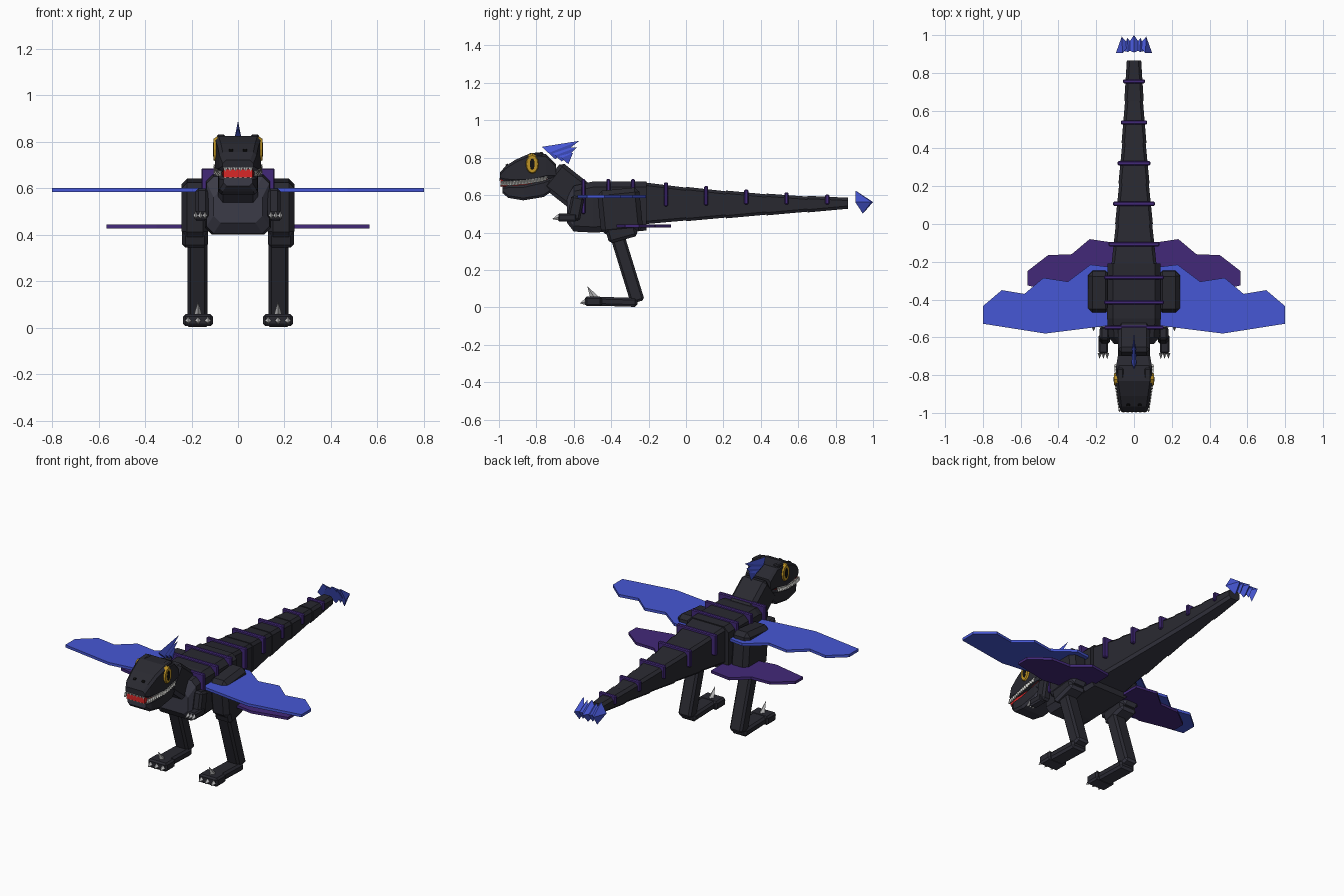
import bpy
import bmesh
import math
from mathutils import Matrix, Vector

if "Cube" in bpy.data.objects:
    bpy.data.objects.remove(bpy.data.objects["Cube"])


def material(name, rgb):
    m = bpy.data.materials.new(name)
    m.use_nodes = True
    m.diffuse_color = (*rgb, 1)
    m.node_tree.nodes["Principled BSDF"].inputs["Base Color"].default_value = (*rgb, 1)
    return m


HIDE = material("charcoal hide", (.022, .022, .030))
BELLY = material("slate belly", (.044, .044, .064))
BLUE = material("bright blue", (.062, .095, .66))
PURPLE = material("deep purple", (.055, .022, .19))
GOLD = material("gold", (.53, .30, .018))
RED = material("mouth red", (.7, .02, .02))
IVORY = material("tooth ivory", (.65, .65, .62))
CLAW = material("claw grey", (.55, .55, .56))
BLACK = material("pupil black", (.006, .006, .006))


def finish(name, bm, mat, bevel=0, pale_front=False):
    bmesh.ops.recalc_face_normals(bm, faces=bm.faces)
    bm.normal_update()
    mesh = bpy.data.meshes.new(name)
    mesh.materials.append(mat)
    # Hide turns paler on its underside, and on the chest and chin
    if mat == HIDE:
        mesh.materials.append(BELLY)
        for f in bm.faces:
            if f.normal.z < -.4 or (pale_front and f.normal.y < -.5):
                f.material_index = 1
    bm.to_mesh(mesh)
    bm.free()
    ob = bpy.data.objects.new(name, mesh)
    bpy.context.collection.objects.link(ob)
    if bevel:
        mod = ob.modifiers.new("bevel", "BEVEL")
        mod.width = bevel
        mod.segments = 1
    return ob


def box(name, center, size, mat=HIDE, tilt=0, bevel=.012):
    bm = bmesh.new()
    bmesh.ops.create_cube(bm, size=1)
    bmesh.ops.scale(bm, vec=size, verts=bm.verts)
    bmesh.ops.transform(bm, matrix=Matrix.Rotation(tilt, 4, "X"), verts=bm.verts)
    ob = finish(name, bm, mat, bevel)
    ob.location = center
    return ob


def loft(name, sections, mat=HIDE, cut=.02, pale_front=False):
    """Chamfered rectangles (y, half width, bottom, top) skinned along y."""
    bm = bmesh.new()
    rings = []
    for y, w, b, t in sections:
        c = min(cut, w * .45, (t - b) * .45)
        pts = [(w - c, b), (w, b + c), (w, t - c), (w - c, t),
               (c - w, t), (-w, t - c), (-w, b + c), (c - w, b)]
        rings.append([bm.verts.new((x, y, z)) for x, z in pts])
    for a, b in zip(rings, rings[1:]):
        for i in range(8):
            j = (i + 1) % 8
            bm.faces.new((a[i], a[j], b[j], b[i]))
    bm.faces.new(rings[0])
    bm.faces.new(rings[-1])
    return finish(name, bm, mat, pale_front=pale_front)


def spikes(name, items, mat):
    """Four-sided spikes: base centre, tip, and the two half axes of the base."""
    bm = bmesh.new()
    for item in items:
        base, tip, u, v = map(Vector, item)
        ring = [bm.verts.new(base + d) for d in (u, v, -u, -v)]
        top = bm.verts.new(tip)
        bm.faces.new(ring)
        for i in range(4):
            bm.faces.new((ring[i], ring[(i + 1) % 4], top))
    return finish(name, bm, mat)


def plate(name, outline, side, z, mat, thick=.016):
    bm = bmesh.new()
    face = bm.faces.new([bm.verts.new((side * x, y, z - thick / 2)) for x, y in outline])
    new = bmesh.ops.extrude_face_region(bm, geom=[face])["geom"]
    bmesh.ops.translate(bm, vec=(0, 0, thick),
                        verts=[g for g in new if isinstance(g, bmesh.types.BMVert)])
    return finish(name, bm, mat)


def eye_disc(name, side, x, ry, rz, mat):
    bm = bmesh.new()
    bmesh.ops.create_cone(bm, cap_ends=True, segments=12, radius1=1, radius2=.8, depth=1)
    bmesh.ops.scale(bm, vec=(rz, ry, .018), verts=bm.verts)
    ob = finish(name, bm, mat)
    ob.location = (side * x, -.822, .766)
    ob.rotation_euler.y = side * math.pi / 2


# Torso and neck
loft("torso", [(-.635, .105, .45, .59), (-.6, .135, .405, .65),
               (-.5, .142, .40, .672), (-.21, .14, .41, .672)], cut=.03, pale_front=True)
box("neck", (0, -.64, .65), (.17, .2, .17), tilt=-.67, bevel=.02)


# Tail in stepped tapering segments
def tail_section(y, grow):
    t = (y + .24) / 1.106
    return (y, .04 + .08 * (1 - t) ** 1.3 + grow, .445 + .08 * t - grow,
            .588 + .08 * (1 - t) ** 1.6 + grow)


ends = [-.24, 0, .215, .43, .65, .866]
for i, (a, b) in enumerate(zip(ends, ends[1:])):
    loft(f"tail_segment_{i + 1}", [tail_section(a, .002), tail_section(b, -.002)], cut=.015)

# Raised bands over the back and tail
bands = [(-.548, .158, .50, .685), (-.415, .158, .52, .685), (-.283, .158, .52, .685),
         (-.107, .134, .54, .668), (.107, .11, .545, .648), (.322, .087, .55, .63),
         (.538, .07, .55, .614), (.755, .057, .55, .602)]
for i, (y, w, low, high) in enumerate(bands):
    box(f"back_band_{i + 1}", (0, y, (low + high) / 2), (2 * w, .022, high - low),
        PURPLE, bevel=.005)

# Head, jaw and mouth
loft("upper_head", [(-.995, .066, .68, .72), (-.965, .08, .672, .755),
                    (-.91, .087, .668, .79), (-.83, .098, .67, .825),
                    (-.75, .094, .69, .82), (-.695, .085, .69, .765)], cut=.014)
loft("lower_jaw", [(-.98, .062, .61, .648), (-.95, .078, .585, .652),
                   (-.87, .084, .572, .653), (-.76, .086, .59, .678),
                   (-.705, .075, .63, .70)], cut=.012, pale_front=True)
loft("mouth", [(-.992, .062, .646, .684), (-.94, .066, .646, .684),
               (-.74, .07, .65, .70)], RED, cut=.003)

# Interlocking teeth along both sides of the mouth and across the front
teeth = []
for side in (1, -1):
    for i in range(15):
        t = i / 14
        x = side * (.076 + .022 * min(1, t * 1.6))
        y, z = -.982 + .23 * t, .663 + .026 * t ** 2
        for flip in (1, -1):
            teeth.append(((x, y + .004 * flip, z + .012 * flip),
                          (x, y + .004 * flip, z - .014 * flip),
                          (.007, 0, 0), (0, .009, 0)))
for i in range(6):
    x = -.055 + .022 * i
    teeth.append(((x, -.995, .688), (x, -.995, .672), (.010, 0, 0), (0, .004, 0)))
    teeth.append(((x, -.99, .642), (x, -.99, .654), (.008, 0, 0), (0, .004, 0)))
spikes("teeth", teeth, IVORY)

# Overlapping crest of thin spikes behind the head
crest = [(-.735, .825, -.57, .89), (-.70, .812, -.582, .856), (-.665, .798, -.605, .825)]
spikes("head_crest", [((0, y, z), (0, tip_y, tip_z), (.013, 0, 0), (0, .036, -.033))
                      for y, z, tip_y, tip_z in crest], BLUE)

# Fan of overlapping spikes at the end of the tail
fan = [((0, .928, .563), (0, 1, .563), (.05, 0, 0), (0, -.02, .06))]
for side in (-1, 1):
    fan.append(((side * .06, .925, .563), (side * .065, .992, .563),
                (.036, -.02 * side, 0), (0, -.02, .062)))
    fan.append(((side * .032, .93, .563), (side * .034, .985, .563),
                (.032, -.01 * side, 0), (0, -.02, .05)))
spikes("tail_fan", fan, BLUE)

# Wing outlines from the root along the trailing edge and back
upper_wing = [(.11, -.23), (.23, -.215), (.35, -.305), (.48, -.285), (.58, -.37),
              (.70, -.35), (.80, -.435), (.80, -.528), (.47, -.58), (.11, -.535)]
lower_wing = [(.10, -.10), (.235, -.08), (.33, -.16), (.455, -.165), (.565, -.25),
              (.565, -.325), (.35, -.372), (.10, -.335)]

for side, word in ((1, "left"), (-1, "right")):
    plate(f"{word}_upper_wing", upper_wing, side, .592, BLUE)
    plate(f"{word}_lower_wing", lower_wing, side, .435, PURPLE)

    # Face details
    eye_disc(f"{word}_eye", side, .096, .038, .058, GOLD)
    eye_disc(f"{word}_pupil", side, .0985, .016, .036, BLACK)
    box(f"{word}_brow", (side * .073, -.80, .816), (.035, .075, .022), tilt=.1, bevel=.006)
    box(f"{word}_nostril", (side * .03, -.958, .762), (.018, .014, .008), BLACK,
        tilt=.7, bevel=.002)

    # Arm with three claws
    box(f"{word}_upper_arm", (side * .155, -.59, .53), (.055, .07, .13), tilt=-.2)
    box(f"{word}_forearm", (side * .162, -.635, .48), (.05, .10, .042), bevel=.008)
    spikes(f"{word}_hand_claws",
           [((side * (.162 + .02 * k), -.683, .482), (side * (.162 + .02 * k), -.715, .472),
             (.011, 0, 0), (0, 0, .017)) for k in (-1, 0, 1)], CLAW)

    # Leg
    box(f"{word}_thigh", (side * .185, -.352, .515), (.118, .225, .235), tilt=.1, bevel=.025)
    box(f"{word}_knee", (side * .185, -.345, .405), (.112, .16, .09), tilt=.27, bevel=.015)
    box(f"{word}_shin", (side * .174, -.314, .21), (.085, .076, .38), tilt=.30)
    box(f"{word}_foot", (side * .174, -.39, .03), (.10, .26, .048), tilt=-.03)
    box(f"{word}_toes", (side * .172, -.495, .032), (.128, .09, .052), bevel=.01)

    # Toe claws and the tall upright claw
    claws = [((side * (.172 + .042 * k), -.538, .03), (side * (.172 + .042 * k), -.568, .022),
              (.014, 0, 0), (0, 0, .017)) for k in (-1, 0, 1)]
    claws.append(((side * .172, -.49, .052), (side * .172, -.528, .113),
                  (.018, 0, 0), (0, .02, .008)))
    spikes(f"{word}_foot_claws", claws, CLAW)
